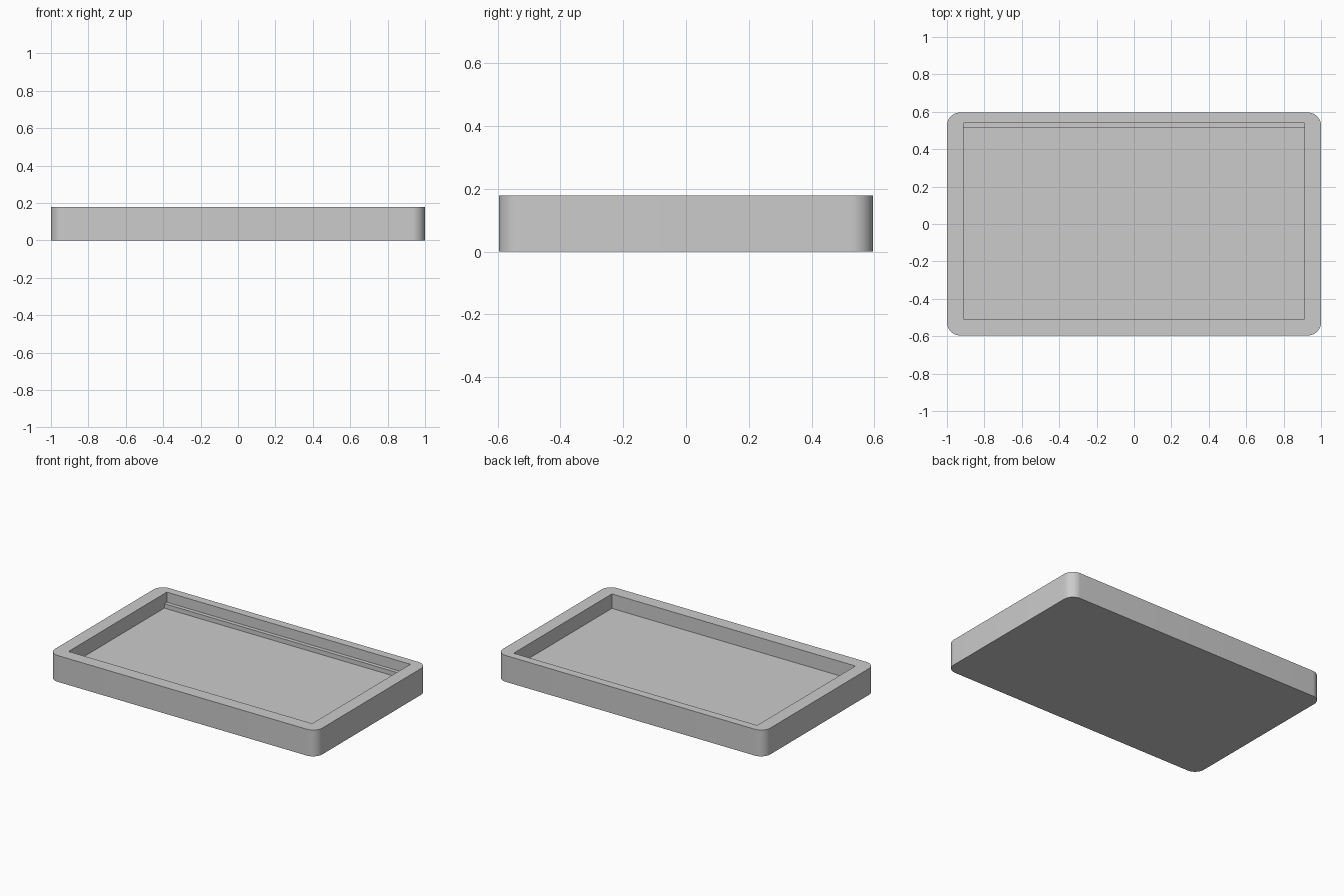
import bpy, bmesh, math

if "Cube" in bpy.data.objects:
    bpy.data.objects.remove(bpy.data.objects["Cube"])

HX, HY, H = 1.0, 0.596, 0.178      # outer half sizes and height
IX = 0.911                         # pocket half width
R = 0.07                           # corner radius

grey = bpy.data.materials.new("light_grey")
grey.diffuse_color = (0.6, 0.6, 0.6, 1)
grey.use_nodes = True
grey.node_tree.nodes["Principled BSDF"].inputs["Base Color"].default_value = grey.diffuse_color


def prism(name, points, offset):
    """Extrude a closed polygon of 3D points along an offset."""
    bm = bmesh.new()
    face = bm.faces.new([bm.verts.new(p) for p in points])
    top = bmesh.ops.extrude_face_region(bm, geom=[face])["geom"]
    bmesh.ops.translate(bm, vec=offset,
                        verts=[v for v in top if isinstance(v, bmesh.types.BMVert)])
    bmesh.ops.recalc_face_normals(bm, faces=bm.faces)
    mesh = bpy.data.meshes.new(name)
    bm.to_mesh(mesh)
    bm.free()
    mesh.materials.append(grey)
    obj = bpy.data.objects.new(name, mesh)
    bpy.context.collection.objects.link(obj)
    return obj


# Tray body: rounded rectangle outline
outline = []
for i, (sx, sy) in enumerate([(1, 1), (-1, 1), (-1, -1), (1, -1)]):
    for k in range(13):
        a = math.radians(90 * i + 90 * k / 12)
        outline.append((sx * (HX - R) + R * math.cos(a),
                        sy * (HY - R) + R * math.sin(a), 0))
tray = prism("tray", outline, (0, 0, H))

# Pocket cutter: side profile with a low ledge along the back wall
profile = [(-0.509, 0.08), (0.514, 0.08), (0.514, 0.11),
           (0.54, 0.11), (0.54, 0.3), (-0.509, 0.3)]
cutter = prism("pocket_cutter", [(-IX, y, z) for y, z in profile], (2 * IX, 0, 0))
cutter.hide_render = True

# Cut the pocket and drop the cutter
cut = tray.modifiers.new("pocket", "BOOLEAN")
cut.operation = "DIFFERENCE"
cut.solver = "EXACT"
cut.object = cutter
bpy.context.view_layer.objects.active = tray
tray.select_set(True)
bpy.ops.object.modifier_apply(modifier=cut.name)
bpy.data.objects.remove(cutter)

# Smooth rounded corners, sharp rims
bpy.ops.object.shade_smooth_by_angle(angle=math.radians(30))
